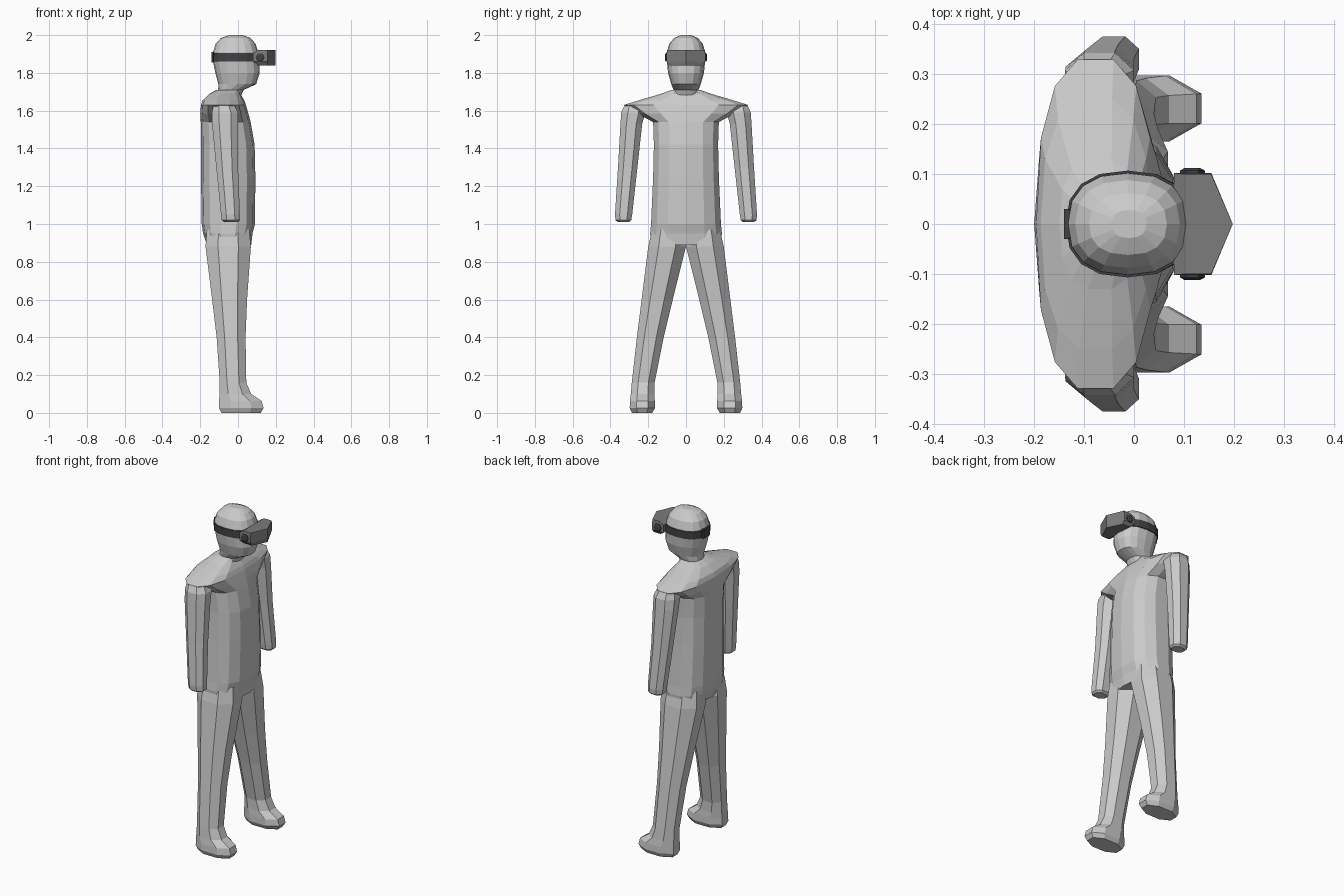
import bpy, bmesh
from math import sin, cos, pi, copysign

if "Cube" in bpy.data.objects:
    bpy.data.objects.remove(bpy.data.objects["Cube"])


def make_object(name, rings, mat=None):
    """Skin a stack of equal-length point rings and cap both ends."""
    bm = bmesh.new()
    loops = [[bm.verts.new(p) for p in ring] for ring in rings]
    n = len(loops[0])
    for a, b in zip(loops, loops[1:]):
        for i in range(n):
            j = (i + 1) % n
            bm.faces.new((a[i], a[j], b[j], b[i]))
    bm.faces.new(loops[0][::-1])
    bm.faces.new(loops[-1])
    bmesh.ops.recalc_face_normals(bm, faces=bm.faces)
    mesh = bpy.data.meshes.new(name)
    bm.to_mesh(mesh)
    bm.free()
    ob = bpy.data.objects.new(name, mesh)
    bpy.context.collection.objects.link(ob)
    if mat:
        mesh.materials.append(mat)
    return ob


def oval(z, x0, x1, y0, y1, n, p, phase=0.0):
    """Rounded-box cross-section filling the given x and y limits."""
    pts = []
    for i in range(n):
        a = 2 * pi * (i + phase) / n
        c, s = cos(a), sin(a)
        pts.append((copysign(abs(c) ** (2 / p), c), copysign(abs(s) ** (2 / p), s)))
    m = max(abs(u) for u, v in pts)
    k = max(abs(v) for u, v in pts)
    return [((x0 + x1) / 2 + u / m * (x1 - x0) / 2,
             (y0 + y1) / 2 + v / k * (y1 - y0) / 2, z) for u, v in pts]


def centred(name, rows, n, p, mat=None):
    return make_object(name, [oval(z, a, b, -w, w, n, p) for z, a, b, w in rows], mat)


def limb_pair(name, rows):
    for side, s in (("left", 1), ("right", -1)):
        rings = [[(x, s * y, z) for x, y, z in oval(*r, 8, 2.2, 0.5)] for r in rows]
        make_object(f"{side}_{name}", rings)


def material(name, colour):
    m = bpy.data.materials.new(name)
    m.diffuse_color = (*colour, 1)
    m.use_nodes = True
    m.node_tree.nodes["Principled BSDF"].inputs["Base Color"].default_value = m.diffuse_color
    return m


visor_grey = material("visor_grey", (0.2, 0.2, 0.2))
strap_dark = material("strap_dark", (0.05, 0.055, 0.06))

# torso with shoulders: z, back, front, half width
centred("torso", [
    (.89, -.165, .07, .185), (.95, -.185, .077, .19), (1.0, -.192, .09, .185),
    (1.25, -.196, .092, .174), (1.42, -.196, .088, .17), (1.54, -.197, .067, .174),
    (1.585, -.2, .055, .26), (1.63, -.196, .042, .33), (1.655, -.187, .033, .25),
    (1.69, -.15, .012, .13), (1.71, -.115, .01, .075)], 14, 2.5)

# head and neck
centred("head", [
    (1.67, -.11, .012, .072), (1.71, -.105, .03, .066), (1.74, -.104, .096, .078),
    (1.80, -.12, .115, .095), (1.86, -.132, .112, .101), (1.91, -.132, .107, .102),
    (1.955, -.118, .092, .088), (1.985, -.09, .066, .062), (2.0, -.045, .025, .028)],
    16, 2.4)

# arms: z, back, front, inner, outer
limb_pair("arm", [
    (1.63, -.13, -.02, .23, .325), (1.59, -.138, .0, .215, .343),
    (1.53, -.137, .0, .232, .347), (1.3, -.115, .0, .257, .36),
    (1.05, -.09, .01, .285, .376), (1.02, -.086, .01, .29, .373),
    (1.01, -.072, .0, .302, .36)])

# legs with feet
limb_pair("leg", [
    (.97, -.165, .06, .01, .18), (.88, -.172, .068, .0, .2),
    (.6, -.137, .048, .07, .235), (.4, -.113, .04, .118, .26),
    (.16, -.097, .044, .166, .287), (.1, -.098, .07, .167, .292),
    (.063, -.1, .125, .165, .297), (.025, -.1, .135, .165, .298),
    (.0, -.088, .12, .178, .286)])

# head strap and its rear buckle
centred("head_strap", [(1.86, -.137, .116, .106), (1.905, -.137, .112, .107)],
        16, 2.4, strap_dark)
make_object("strap_buckle", [[(-.14, -.03, z), (-.128, -.03, z), (-.128, .03, z),
                              (-.14, .03, z)] for z in (1.855, 1.91)], strap_dark)

# wedge-fronted visor: z, back, half width
make_object("visor", [
    [(b, -w, z), (.155, -w, z), (.198, 0, z), (.155, w, z), (b, w, z)]
    for z, b, w in ((1.84, .108, .088), (1.86, .08, .102),
                    (1.905, .08, .102), (1.92, .105, .1))], visor_grey)

# hinge bolts on each side of the visor
for side, s in (("left", 1), ("right", -1)):
    make_object(f"{side}_hinge", [
        [(.117 + r * cos(i * pi / 3), s * y, 1.882 + r * sin(i * pi / 3))
         for i in range(6)] for y, r in ((.095, .025), (.107, .025), (.112, .016))],
        strap_dark)
